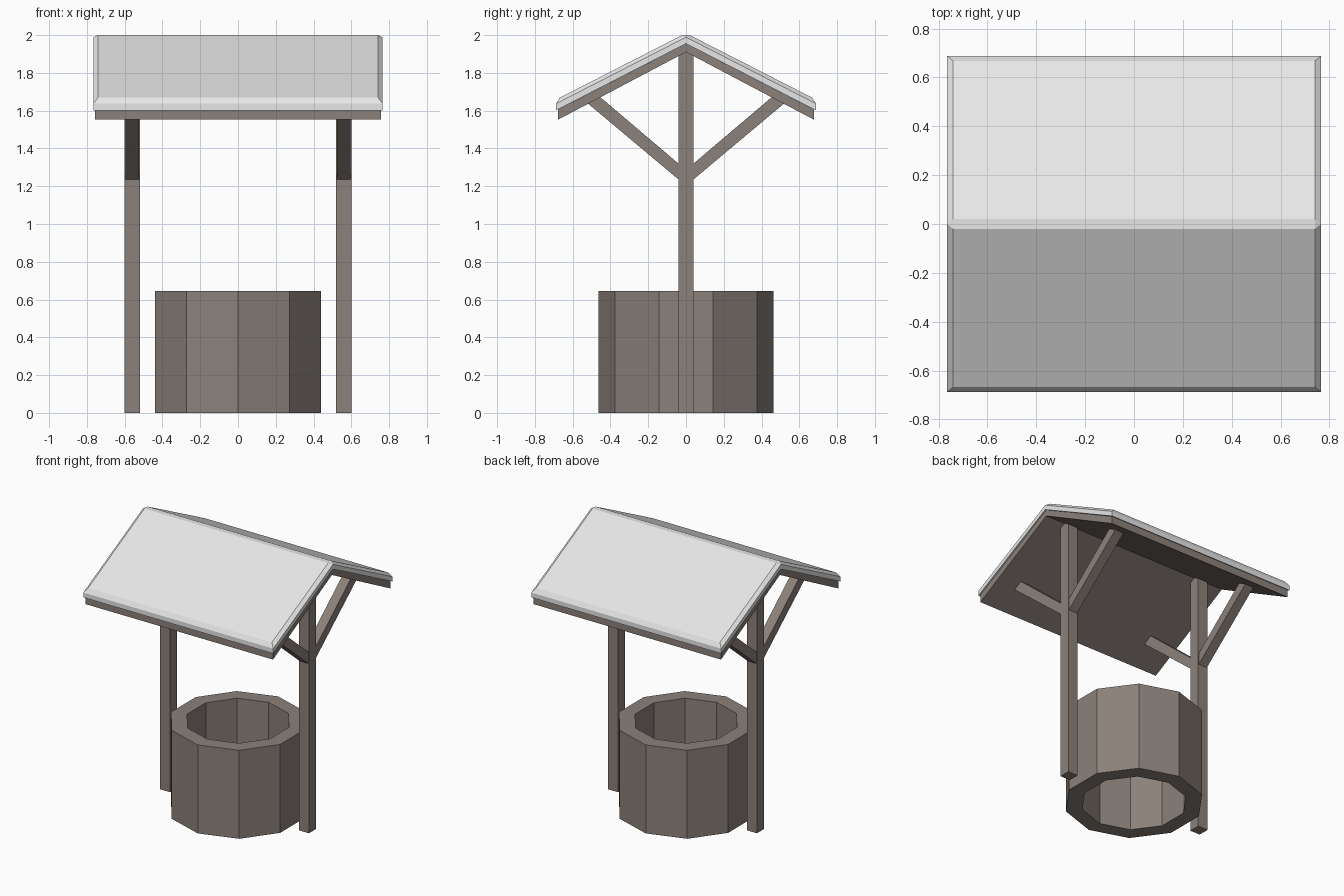
import bpy, bmesh, math

if "Cube" in bpy.data.objects:
    bpy.data.objects.remove(bpy.data.objects["Cube"])

def material(name, rgb):
    m = bpy.data.materials.new(name)
    m.diffuse_color = (*rgb, 1)
    m.use_nodes = True
    m.node_tree.nodes["Principled BSDF"].inputs["Base Color"].default_value = m.diffuse_color
    return m

WOOD = material("weathered_brown", (0.26, 0.22, 0.195))
PALE = material("pale_roof", (0.8, 0.8, 0.8))

def make(name, verts, faces, mat):
    bm = bmesh.new()
    vs = [bm.verts.new(v) for v in verts]
    for f in faces:
        bm.faces.new([vs[i] for i in f])
    bmesh.ops.recalc_face_normals(bm, faces=bm.faces[:])
    me = bpy.data.meshes.new(name)
    bm.to_mesh(me)
    bm.free()
    me.materials.append(mat)
    ob = bpy.data.objects.new(name, me)
    bpy.context.collection.objects.link(ob)
    return ob

def prism(name, profile, x0, x1, mat):
    """Extrude a (y, z) profile along x."""
    n = len(profile)
    verts = [(x, y, z) for x in (x0, x1) for y, z in profile]
    faces = [(i, (i + 1) % n, n + (i + 1) % n, n + i) for i in range(n)]
    faces += [tuple(range(n)), tuple(range(n, 2 * n))]
    return make(name, verts, faces, mat)

# Ten-sided well wall, open right through
N = 10
verts = []
for r, z in ((0.463, 0), (0.463, 0.645), (0.352, 0.645), (0.352, 0)):
    for i in range(N):
        a = math.pi / 2 + 2 * math.pi * i / N
        verts.append((r * math.cos(a), r * math.sin(a), z))
faces = [(k * N + i, k * N + (i + 1) % N,
          (k + 1) % 4 * N + (i + 1) % N, (k + 1) % 4 * N + i)
         for k in range(4) for i in range(N)]
make("well_wall", verts, faces, WOOD)

# Posts and diagonal braces on both sides
for side, s in (("left", -1), ("right", 1)):
    prism(side + "_post", [(-0.04, 0), (0.04, 0), (0.04, 1.895), (0, 1.915), (-0.04, 1.895)],
          s * 0.52, s * 0.60, WOOD)
    for end, e in (("front", -1), ("back", 1)):
        prism(f"{side}_{end}_brace",
              [(e * y, z) for y, z in ((0.035, 1.232), (0.522, 1.64), (0.458, 1.675), (0.035, 1.316))],
              s * 0.525, s * 0.595, WOOD)

# Wooden roof boards
prism("roof_boards", [(-0.678, 1.552), (0, 1.91), (0.678, 1.552),
                      (0.678, 1.606), (0, 1.955), (-0.678, 1.606)], -0.757, 0.757, WOOD)

# Pale roof cover with chamfered upper edges: bottom, rim and top rows at each end
def cover_end(s):
    return ([(s * 0.766, y, z) for y, z in ((-0.688, 1.602), (0, 1.955), (0.688, 1.602))]
            + [(s * 0.766, y, z) for y, z in ((-0.688, 1.637), (0, 1.989), (0.688, 1.637))]
            + [(s * 0.741, y, z) for y, z in ((-0.668, 1.669), (-0.02, 2), (0.02, 2), (0.668, 1.669))])

end_faces = [(0, 1, 4, 3), (1, 2, 5, 4), (3, 4, 7, 6), (4, 5, 9, 8), (4, 8, 7)]
ring = (0, 3, 6, 7, 8, 9, 5, 2, 1)
faces = end_faces + [tuple(i + 10 for i in f) for f in end_faces]
faces += [(a, b, b + 10, a + 10) for a, b in zip(ring, ring[1:] + ring[:1])]
make("roof_cover", cover_end(-1) + cover_end(1), faces, PALE)
